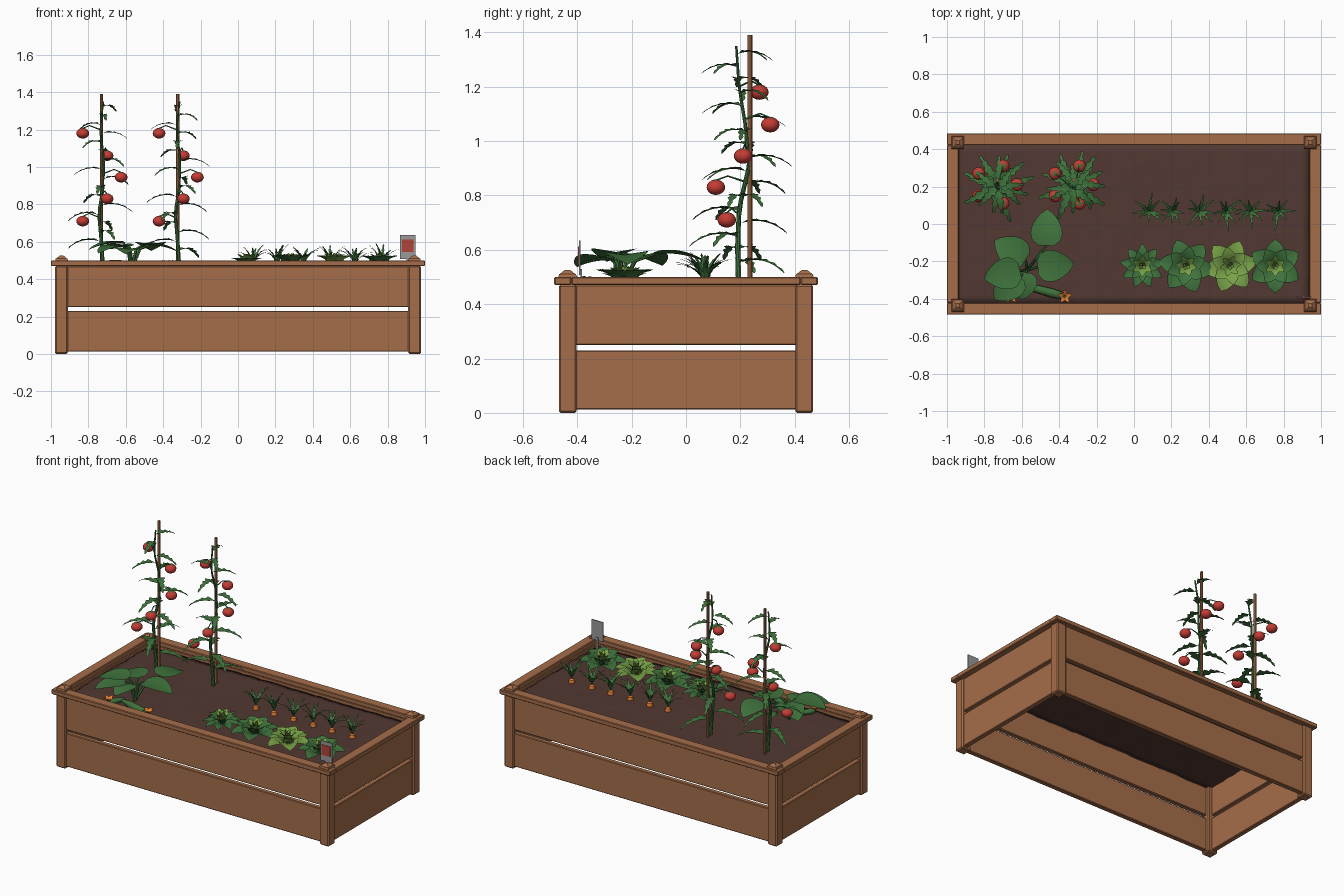
import bpy, bmesh, math, random
from mathutils import Vector, Matrix

if "Cube" in bpy.data.objects:
    bpy.data.objects.remove(bpy.data.objects["Cube"])

random.seed(4)
SOIL = 0.45


def material(name, rgb):
    m = bpy.data.materials.new(name)
    m.diffuse_color = (*rgb, 1)
    m.use_nodes = True
    m.node_tree.nodes["Principled BSDF"].inputs["Base Color"].default_value = m.diffuse_color
    return m


WOOD = material("cedar wood", (0.38, 0.155, 0.068))
EARTH = material("dark soil", (0.085, 0.040, 0.032))
LEAF = material("leaf green", (0.050, 0.170, 0.046))
LIME = material("lettuce light green", (0.19, 0.36, 0.065))
RED = material("tomato red", (0.56, 0.045, 0.035))
ORANGE = material("carrot orange", (0.80, 0.22, 0.035))
GREY = material("sign grey", (0.32, 0.32, 0.32))
SIGNRED = material("sign red", (0.45, 0.055, 0.04))


def finish(name, bm, mats, bevel=0, smooth=True):
    me = bpy.data.meshes.new(name)
    bm.to_mesh(me)
    bm.free()
    for m in mats:
        me.materials.append(m)
    ob = bpy.data.objects.new(name, me)
    bpy.context.collection.objects.link(ob)
    if bevel:
        b = ob.modifiers.new("bevel", 'BEVEL')
        b.width, b.segments = bevel, 1
    elif smooth:
        bpy.ops.object.select_all(action='DESELECT')
        ob.select_set(True)
        bpy.context.view_layer.objects.active = ob
        bpy.ops.object.shade_smooth_by_angle(angle=math.radians(40))
    return ob


def box(name, lo, hi, mat, bevel=0.004):
    lo, hi = Vector(lo), Vector(hi)
    bm = bmesh.new()
    bmesh.ops.create_cube(bm, size=1, matrix=Matrix.Translation((lo + hi) / 2) @ Matrix.Diagonal((*(hi - lo), 1)))
    return finish(name, bm, [mat], bevel, False)


def leaf(bm, base, az, length, width, shape, p0, p1, fold=0.3, n=6, mat=0):
    """Curved blade: pitch runs from p0 to p1 degrees, edges lifted by fold."""
    d = Vector((math.cos(az), math.sin(az), 0))
    side = Vector((-d.y, d.x, 0))
    c, prev = Vector(base), None
    for i in range(n + 1):
        t = i / n
        a = math.radians(p0 + (p1 - p0) * t)
        if i:
            c = c + (d * math.cos(a) + Vector((0, 0, math.sin(a)))) * (length / n)
        w = max(shape(t) * width / 2, 0.0008)
        up = Vector((0, 0, math.cos(a))) - d * math.sin(a)
        row = [bm.verts.new(c + side * w * s + up * w * fold * abs(s)) for s in (-1, 0, 1)]
        if prev:
            for k in (0, 1):
                bm.faces.new((prev[k], row[k], row[k + 1], prev[k + 1])).material_index = mat
        prev = row


def tube(bm, pts, radii, mat=0, sides=8):
    pts, prev = [Vector(p) for p in pts], None
    for i, p in enumerate(pts):
        tan = pts[min(i + 1, len(pts) - 1)] - pts[max(i - 1, 0)]
        q = tan.to_track_quat('Z', 'Y')
        ring = [bm.verts.new(p + q @ Vector((math.cos(k * math.tau / sides), math.sin(k * math.tau / sides), 0)) * radii[i])
                for k in range(sides)]
        if prev:
            for k in range(sides):
                j = (k + 1) % sides
                bm.faces.new((prev[k], prev[j], ring[j], ring[k])).material_index = mat
        if i in (0, len(pts) - 1):
            bm.faces.new(ring if i else ring[::-1]).material_index = mat
        prev = ring


def oval(t):
    return math.sin(math.pi * (0.06 + 0.94 * t ** 0.8)) ** 0.7 if t < 1 else 0


def heart(t):
    return math.sin(math.pi * (0.12 + 0.88 * t ** 0.75)) ** 0.75 if t < 1 else 0


def serrated(t):
    if t < 0.2:
        return 0.12
    return (1.15 - t) * (1.1 if round(t * 10) % 2 else 0.55)


# Timber box: boards, posts, top rail and post caps
for s, side in ((-1, "a"), (1, "b")):
    for lvl, z0, z1 in (("lower", 0.013, 0.23), ("upper", 0.25, 0.47)):
        y0, y1 = sorted((s * 0.425, s * 0.457))
        box(f"long_board_{lvl}_{side}", (-0.94, y0, z0), (0.94, y1, z1), WOOD)
        x0, x1 = sorted((s * 0.935, s * 0.967))
        box(f"end_board_{lvl}_{side}", (x0, -0.43, z0), (x1, 0.43, z1), WOOD)
    y0, y1 = sorted((s * 0.422, s * 0.485))
    box(f"long_rail_{side}", (-1, y0, 0.47), (1, y1, 0.50), WOOD)
    x0, x1 = sorted((s * 0.937, s * 1.0))
    box(f"end_rail_{side}", (x0, -0.422, 0.47), (x1, 0.422, 0.50), WOOD)
    for t in (-1, 1):
        x0, x1 = sorted((s * 0.91, s * 0.978))
        y0, y1 = sorted((t * 0.402, t * 0.468))
        box("corner_post", (x0, y0, 0), (x1, y1, 0.472), WOOD, 0.007)
        bm = bmesh.new()
        c = Vector((s * 0.943, t * 0.436, 0))
        for r0, r1, z, h, turn in ((0.048, 0.044, 0.505, 0.012, 45), (0.042, 0.014, 0.518, 0.016, 45)):
            bmesh.ops.create_cone(bm, cap_ends=True, segments=4, radius1=r0, radius2=r1, depth=h,
                                  matrix=Matrix.Translation(c + Vector((0, 0, z))) @ Matrix.Rotation(math.radians(turn), 4, 'Z'))
        finish("post_cap", bm, [WOOD], smooth=False)

# Soil: gently uneven sheet
bm = bmesh.new()
bmesh.ops.create_grid(bm, x_segments=44, y_segments=20, size=1)
for v in bm.verts:
    v.co = (v.co.x * 0.936, v.co.y * 0.426, SOIL + random.uniform(-0.003, 0.003))
soil = finish("soil", bm, [EARTH])
soil.modifiers.new("thickness", 'SOLIDIFY').thickness = 0.015

# Tomato plants: stake, wavy stem, spiral of toothed leaves, fruit
STEM = [(0.01, -0.015, 0.44), (0.0, -0.02, 0.6), (-0.015, -0.015, 0.75), (0.01, 0.02, 0.9),
        (0.012, 0.01, 1.05), (-0.008, -0.015, 1.2), (0.01, -0.025, 1.35)]
FRUIT = [(1.18, -0.1, 0.06), (1.06, 0.03, 0.10), (0.945, 0.105, 0.0), (0.83, 0.03, -0.10), (0.71, -0.10, -0.06)]


def stem_at(z, o):
    for a, b in zip(STEM, STEM[1:]):
        if z <= b[2]:
            return o + Vector(a).lerp(Vector(b), (z - a[2]) / (b[2] - a[2]))
    return o + Vector(STEM[-1])


for px, spin in ((-0.73, 0.3), (-0.322, 1.0)):
    o = Vector((px, 0.21, 0))
    bm = bmesh.new()
    tube(bm, [(px, 0.235, 0.44), (px, 0.235, 1.39)], [0.009, 0.009])
    finish("tomato_stake", bm, [WOOD])
    bm = bmesh.new()
    tube(bm, [stem_at(0.44 + 0.91 * i / 16, o) for i in range(17)], [0.011 - 0.0004 * i for i in range(17)], 0)
    for i in range(17):
        f = i / 16
        leaf(bm, stem_at(0.55 + 0.77 * f, o), spin + i * 2.4, 0.215 - 0.075 * f, 0.075 - 0.015 * f,
             serrated, 24, -38, 0.25, 10)
    fruit = bmesh.new()
    for z, dx, dy in FRUIT:
        p = o + Vector((dx, dy, z))
        top = p + Vector((0, 0, 0.026))
        bmesh.ops.create_uvsphere(fruit, u_segments=16, v_segments=10, radius=1,
                                  matrix=Matrix.Translation(p) @ Matrix.Diagonal((0.034, 0.034, 0.028, 1)))
        a = stem_at(z + 0.02, o)
        tube(bm, [a, a.lerp(top, 0.6) + Vector((0, 0, 0.018)), top], [0.004, 0.003, 0.003], 0, 5)
        for k in range(5):
            leaf(bm, top + Vector((0, 0, 0.002)), k * math.tau / 5, 0.027, 0.012, lambda t: 1 - t, 10, -35, 0.1, 3)
    finish("tomato_vine", bm, [LEAF])
    finish("tomato_fruit", fruit, [RED])

# Squash: broad leaves on arching stalks, fruit and flowers
crown = Vector((-0.57, -0.245, SOIL))
bm = bmesh.new()
BLADES = [(-0.47, -0.115, 88, 0.20, 0.17, 0.585), (-0.58, -0.19, 148, 0.20, 0.17, 0.575),
          (-0.515, -0.23, 5, 0.20, 0.17, 0.58), (-0.61, -0.25, 192, 0.20, 0.17, 0.59),
          (-0.61, -0.28, 222, 0.19, 0.16, 0.57), (-0.58, -0.26, 262, 0.15, 0.14, 0.56)]
for x, y, az, length, w, z in BLADES:
    end = Vector((x, y, z))
    mid = crown.lerp(end, 0.45) + Vector((0, 0, 0.05))
    tube(bm, [crown, mid, end], [0.009, 0.008, 0.006], 0, 6)
    leaf(bm, end, math.radians(az), length, w, heart, 8, -24, 0.16, 9)
finish("squash_plant", bm, [LEAF])
for a, b, r in (((-0.60, -0.325, 0.475), (-0.37, -0.388, 0.470), 0.023), ((-0.60, -0.30, 0.475), (-0.655, -0.385, 0.472), 0.017)):
    a, b = Vector(a), Vector(b)
    bm = bmesh.new()
    tube(bm, [a.lerp(b, t) for t in (0, 0.12, 0.3, 0.7, 0.92, 1)], [r * k for k in (0.35, 0.6, 0.9, 1.05, 0.9, 0.45)], 0, 10)
    finish("squash_fruit", bm, [LEAF])
    bm = bmesh.new()
    for k in range(5):
        leaf(bm, b, k * math.tau / 5 + 0.3, 0.052, 0.026, oval, 70, 20, 0.3, 4)
    finish("squash_flower", bm, [ORANGE])

# Carrot row: orange crowns with feathery tops
for x in (0.08, 0.21, 0.35, 0.49, 0.625, 0.77):
    bm = bmesh.new()
    tube(bm, [(x, 0.07, z) for z in (0.43, 0.455, 0.468, 0.473)], [0.018, 0.019, 0.015, 0.006], 0, 10)
    finish("carrot_root", bm, [ORANGE])
    bm = bmesh.new()
    for k in range(8):
        az = k * math.tau / 8 + random.uniform(-0.3, 0.3)
        leaf(bm, (x, 0.07, 0.468), az, random.uniform(0.11, 0.15), 0.032, serrated,
             random.uniform(75, 88), random.uniform(0, 50), 0.3, 10)
    finish("carrot_top", bm, [LEAF])

# Lettuce row: nested rosettes, pale heart
for i, (x, count, length, width, outer) in enumerate(((0.045, 9, 0.125, 0.065, 0), (0.28, 6, 0.155, 0.12, 0),
                                                      (0.515, 6, 0.15, 0.115, 1), (0.755, 6, 0.15, 0.12, 0))):
    bm = bmesh.new()
    rings = ((count, length, width, 38, -12, outer), (count, length * 0.85, width * 0.8, 62, 12, outer),
             (6, 0.095, 0.05, 75, 35, 1), (4, 0.075, 0.04, 85, 65, 1))
    for j, (n, l, w, p0, p1, mat) in enumerate(rings):
        for k in range(n):
            az = (k + 0.5 * (j % 2)) * math.tau / n + i * 0.35 + math.pi / 2
            leaf(bm, (x, -0.225, SOIL + 0.006 * j), az, l, w, oval, p0, p1, 0.3, 7, mat)
    finish("lettuce", bm, [LEAF, LIME])

# Plant marker: stake, plate and red panel
box("marker_stake", (0.900, -0.388, 0.43), (0.914, -0.382, 0.53), GREY, 0)
box("marker_plate", (0.866, -0.394, 0.508), (0.948, -0.388, 0.635), GREY, 0)
box("marker_panel", (0.876, -0.397, 0.545), (0.938, -0.393, 0.612), SIGNRED, 0)
